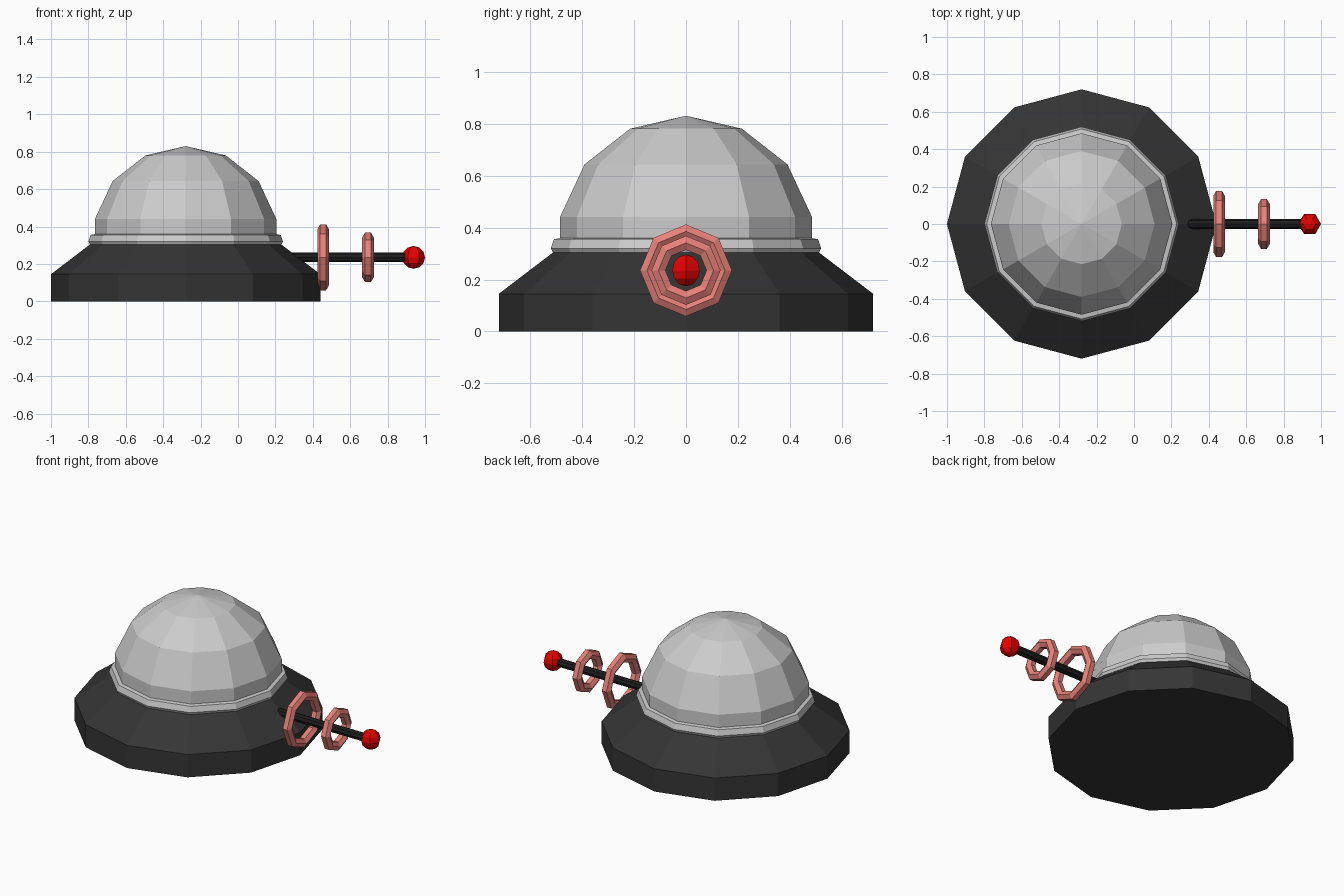
import bpy, bmesh
from math import sin, cos, pi
from mathutils import Matrix

if "Cube" in bpy.data.objects:
    bpy.data.objects.remove(bpy.data.objects["Cube"])

CX = -0.28   # axis of the domed body
GZ = 0.235   # height of the barrel axis


def material(name, rgb):
    m = bpy.data.materials.new(name)
    m.diffuse_color = (*rgb, 1)
    m.use_nodes = True
    m.node_tree.nodes["Principled BSDF"].inputs["Base Color"].default_value = m.diffuse_color
    return m


BLACK = material("dark_metal", (0.035, 0.035, 0.035))
BARREL = material("barrel_black", (0.012, 0.012, 0.012))
RED = material("red", (0.8, 0.0, 0.0))
PINK = material("salmon", (0.8, 0.22, 0.19))


def lathe(name, profile, sides, mat=None, loop=False, loc=(CX, 0, 0), along_x=False):
    """Revolve (radius, height) points; loop closes the section into a hoop."""
    bm = bmesh.new()
    rings = []
    for r, z in profile:
        if r == 0:
            rings.append([bm.verts.new((0, 0, z))] * sides)
        else:
            rings.append([bm.verts.new((r * cos(2 * pi * i / sides),
                                        r * sin(2 * pi * i / sides), z))
                          for i in range(sides)])
    pairs = list(zip(rings, rings[1:]))
    if loop:
        pairs.append((rings[-1], rings[0]))
    for a, b in pairs:
        for i in range(sides):
            j = (i + 1) % sides
            bm.faces.new(dict.fromkeys((a[i], a[j], b[j], b[i])))
    if not loop:
        for ring in (rings[0], rings[-1]):
            if ring[0] is not ring[1]:
                bm.faces.new(ring)
    bmesh.ops.recalc_face_normals(bm, faces=bm.faces)
    if along_x:
        bm.transform(Matrix.Rotation(pi / 2, 4, 'Y'))
    mesh = bpy.data.meshes.new(name)
    bm.to_mesh(mesh)
    bm.free()
    if mat:
        mesh.materials.append(mat)
    ob = bpy.data.objects.new(name, mesh)
    ob.location = loc
    bpy.context.collection.objects.link(ob)
    return ob


# Body: base, collar and dome
lathe("base", [(0.72, 0), (0.72, 0.145), (0.51, 0.305)], 12, BLACK)
lathe("collar", [(0.51, 0.30), (0.52, 0.32), (0.508, 0.355), (0.48, 0.36)], 12)
lathe("dome", [(0.485, 0.35), (0.485, 0.44), (0.39, 0.643), (0.215, 0.78), (0, 0.83)], 12)

# Barrel
lathe("barrel", [(0.026, 0), (0.026, 0.70)], 8, BARREL, loc=(0.2, 0, GZ), along_x=True)

# Hoops floating around the barrel
for name, x, radius in (("large_hoop", 0.455, 0.15), ("small_hoop", 0.695, 0.106)):
    section = [(radius + 0.031 * cos(pi / 6 + k * pi / 3),
                0.031 * sin(pi / 6 + k * pi / 3)) for k in range(6)]
    lathe(name, section, 8, PINK, loop=True, loc=(x, 0, GZ), along_x=True)

# Ball at the tip
ball = [(0 if k in (0, 6) else 0.061 * sin(k * pi / 6), -0.061 * cos(k * pi / 6))
        for k in range(7)]
lathe("tip_ball", ball, 6, RED, loc=(0.939, 0, GZ))
